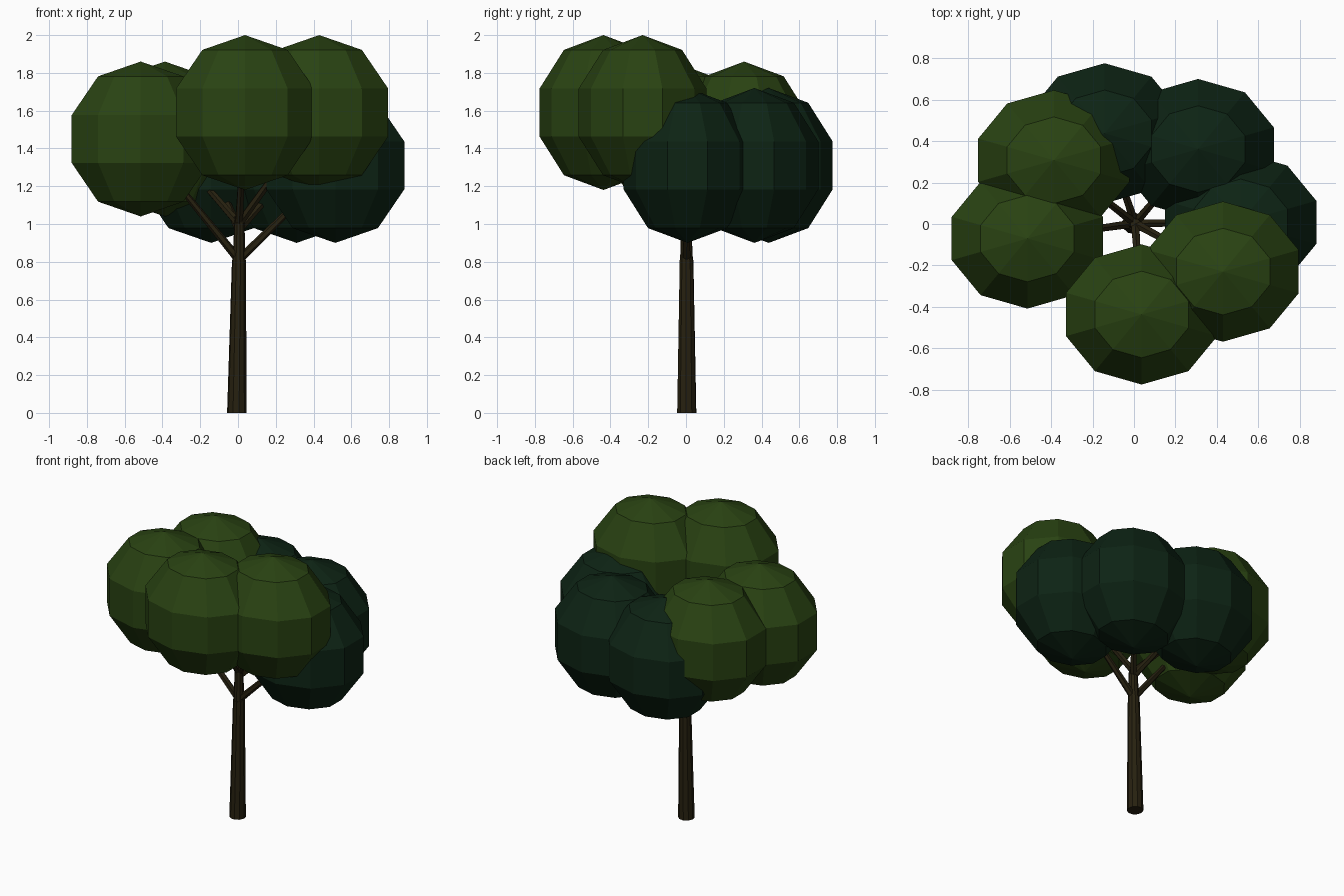
import bpy
import bmesh
from mathutils import Vector, Matrix

if "Cube" in bpy.data.objects:
    bpy.data.objects.remove(bpy.data.objects["Cube"])


def material(name, rgb):
    m = bpy.data.materials.new(name)
    m.diffuse_color = (*rgb, 1)
    m.use_nodes = True
    m.node_tree.nodes["Principled BSDF"].inputs["Base Color"].default_value = m.diffuse_color
    return m


LIGHT = material("olive_green_leaves", (0.022, 0.055, 0.006))
DARK = material("deep_green_leaves", (0.004, 0.017, 0.007))
BARK = material("dark_bark", (0.020, 0.015, 0.005))


def add_object(name, bm, mat):
    mesh = bpy.data.meshes.new(name)
    bm.to_mesh(mesh)
    bm.free()
    mesh.materials.append(mat)
    ob = bpy.data.objects.new(name, mesh)
    bpy.context.collection.objects.link(ob)
    return ob


def limb(name, start, end, r1, r2, sides):
    """Tapered round limb between two points."""
    a, b = Vector(start), Vector(end)
    d = b - a
    rot = d.to_track_quat('Z', 'Y').to_matrix().to_4x4()
    bm = bmesh.new()
    bmesh.ops.create_cone(bm, cap_ends=True, segments=sides, radius1=r1, radius2=r2,
                          depth=d.length, matrix=Matrix.Translation((a + b) / 2) @ rot)
    add_object(name, bm, BARK)


def leaf_clump(name, centre, mat):
    """Ten-sided, five-band low-poly ball, slightly squashed in depth."""
    bm = bmesh.new()
    bmesh.ops.create_uvsphere(bm, u_segments=10, v_segments=5, radius=1)
    bmesh.ops.scale(bm, vec=(0.404, 0.356, 0.41), verts=bm.verts)
    bmesh.ops.translate(bm, vec=centre, verts=bm.verts)
    add_object(name, bm, mat)


# Trunk: lower stem and thinner upper stem
limb("trunk", (-0.006, 0.004, 0), (0.005, 0.003, 0.81), 0.052, 0.037, 10)
limb("upper_trunk", (0.005, 0.003, 0.79), (0.008, 0.0, 1.04), 0.035, 0.026, 10)

# Leaf clumps, each carried by a branch: name, centre, colour, branch start height
clumps = [
    ("front", (0.037, -0.437, 1.59), LIGHT, 1.0),
    ("front_right", (0.43, -0.23, 1.59), LIGHT, 1.0),
    ("left", (-0.515, -0.07, 1.45), LIGHT, 0.81),
    ("back_left_high", (-0.387, 0.308, 1.45), LIGHT, 1.0),
    ("right", (0.515, 0.008, 1.31), DARK, 0.81),
    ("back_right", (0.31, 0.362, 1.31), DARK, 0.97),
    ("back", (-0.142, 0.438, 1.31), DARK, 0.97),
]
for name, centre, mat, z in clumps:
    leaf_clump(name + "_leaves", centre, mat)
    limb(name + "_branch", (0.005, 0.003, z), centre, 0.023, 0.012, 6)
